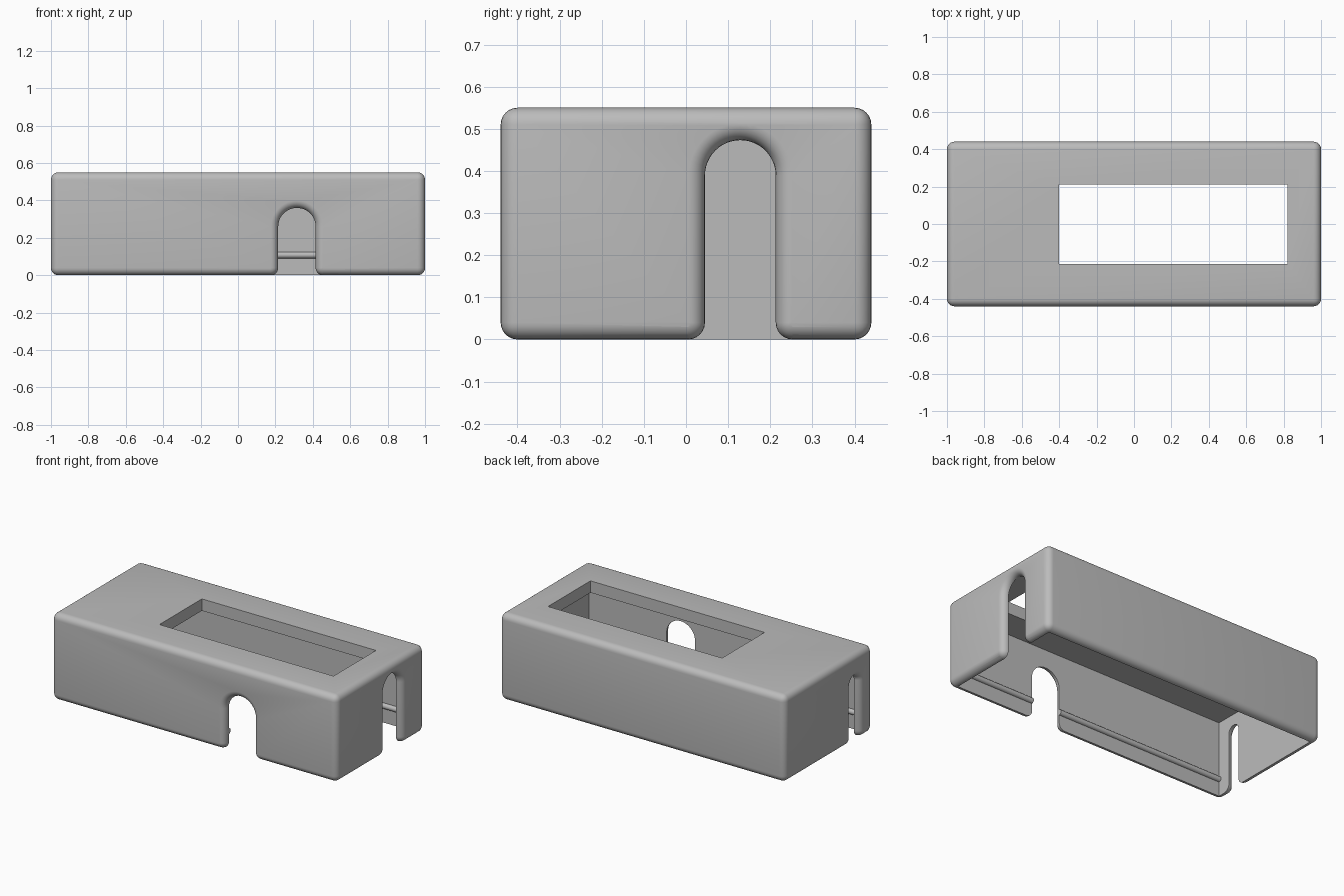
import bpy, bmesh
from math import sin, cos, pi
from mathutils import Matrix, Vector

cube = bpy.data.objects.get("Cube")
if cube:
    bpy.data.objects.remove(cube, do_unlink=True)

LENGTH, WIDTH, HEIGHT = 2.0, 0.88, 0.55
WALL, CEILING, ROUND = 0.042, 0.475, 0.04

grey = bpy.data.materials.new("plain_grey")
grey.use_nodes = True
colour = (0.5, 0.5, 0.5, 1)
grey.diffuse_color = colour
grey.node_tree.nodes["Principled BSDF"].inputs["Base Color"].default_value = colour


def make(name, bm, helper=False):
    bmesh.ops.recalc_face_normals(bm, faces=bm.faces)
    mesh = bpy.data.meshes.new(name)
    bm.to_mesh(mesh)
    bm.free()
    mesh.materials.append(grey)
    ob = bpy.data.objects.new(name, mesh)
    bpy.context.collection.objects.link(ob)
    ob.hide_render = helper
    return ob


def box(name, low, high, bevel=0, helper=False):
    low, high = Vector(low), Vector(high)
    bm = bmesh.new()
    bmesh.ops.create_cube(bm, size=1)
    bmesh.ops.scale(bm, vec=high - low, verts=bm.verts)
    bmesh.ops.translate(bm, vec=(low + high) / 2, verts=bm.verts)
    if bevel:
        bmesh.ops.bevel(bm, geom=bm.edges[:], offset=bevel, segments=6,
                        profile=0.5, affect='EDGES')
    return make(name, bm, helper)


def slot_outline(half, top, grow):
    """Arched slot with flared feet, grown outward by a distance."""
    foot = ROUND - grow
    side = [(half + ROUND, -0.1)]
    for i in range(7):
        a = pi / 2 * i / 6
        side.append((half + ROUND - foot * sin(a), ROUND - foot * cos(a)))
    spring = top - half
    arch = [((half + grow) * cos(pi * i / 24), spring + (half + grow) * sin(pi * i / 24))
            for i in range(25)]
    return side + arch + [(-u, z) for u, z in reversed(side)]


def slot_cutter(name, half, top, turn, place):
    """Slot cutter running inward along +y, with a rounded mouth."""
    steps = [pi / 2 * i / 6 for i in range(7)]
    mouth = [(ROUND * (1 - cos(a)), min(ROUND * (1 - sin(a)), ROUND * 0.97)) for a in steps]
    rings = [(-0.1, mouth[0][1])] + mouth + [(0.15, 0)]
    bm = bmesh.new()
    loops = [[bm.verts.new((u, depth, z)) for u, z in slot_outline(half, top, grow)]
             for depth, grow in rings]
    for a, b in zip(loops, loops[1:]):
        for i in range(len(a)):
            j = (i + 1) % len(a)
            bm.faces.new((a[i], a[j], b[j], b[i]))
    bm.faces.new(loops[0])
    bm.faces.new(loops[-1])
    bm.transform(Matrix.Translation(place) @ Matrix.Rotation(turn, 4, 'Z'))
    return make(name, bm, True)


def finish(ob, cutters):
    bpy.context.view_layer.objects.active = ob
    bpy.ops.object.select_all(action='DESELECT')
    ob.select_set(True)
    for cutter in cutters:
        mod = ob.modifiers.new("cut", 'BOOLEAN')
        mod.operation, mod.solver, mod.object = 'DIFFERENCE', 'EXACT', cutter
        bpy.ops.object.modifier_apply(modifier=mod.name)
    bpy.ops.object.shade_smooth_by_angle(angle=pi / 6)


# Rounded case, hollow and open below
X, Y = LENGTH / 2, WIDTH / 2
case = box("case_shell", (-X, -Y, 0), (X, Y, HEIGHT), bevel=ROUND)
cavity = box("cavity_cutter", (WALL - X, WALL - Y, -0.1), (X - WALL, Y - WALL, CEILING), helper=True)
window = box("window_cutter", (-0.4, -0.215, 0.3), (0.82, 0.21, 0.7), helper=True)

# Cable slots in the front and both ends
front_slot = slot_cutter("front_slot_cutter", 0.1, 0.36, 0, (0.315, -Y, 0))
left_slot = slot_cutter("left_slot_cutter", 0.084, 0.473, pi / 2, (X, 0.129, 0))
right_slot = slot_cutter("right_slot_cutter", 0.042, 0.405, -pi / 2, (-X, -0.27, 0))
cutters = [cavity, window, front_slot, left_slot, right_slot]
finish(case, cutters)

# Snap ridges along the inside of the long walls
for name, side in (("front_ridge", -1), ("back_ridge", 1)):
    bm = bmesh.new()
    bmesh.ops.create_cone(bm, cap_ends=True, segments=20, radius1=0.0175, radius2=0.0175,
                          depth=LENGTH - 2 * WALL)
    bm.transform(Matrix.Translation((0, side * (Y - WALL), 0.108)) @ Matrix.Rotation(pi / 2, 4, 'Y'))
    finish(make(name, bm), [front_slot] if side < 0 else [])

for cutter in cutters:
    bpy.data.objects.remove(cutter, do_unlink=True)
